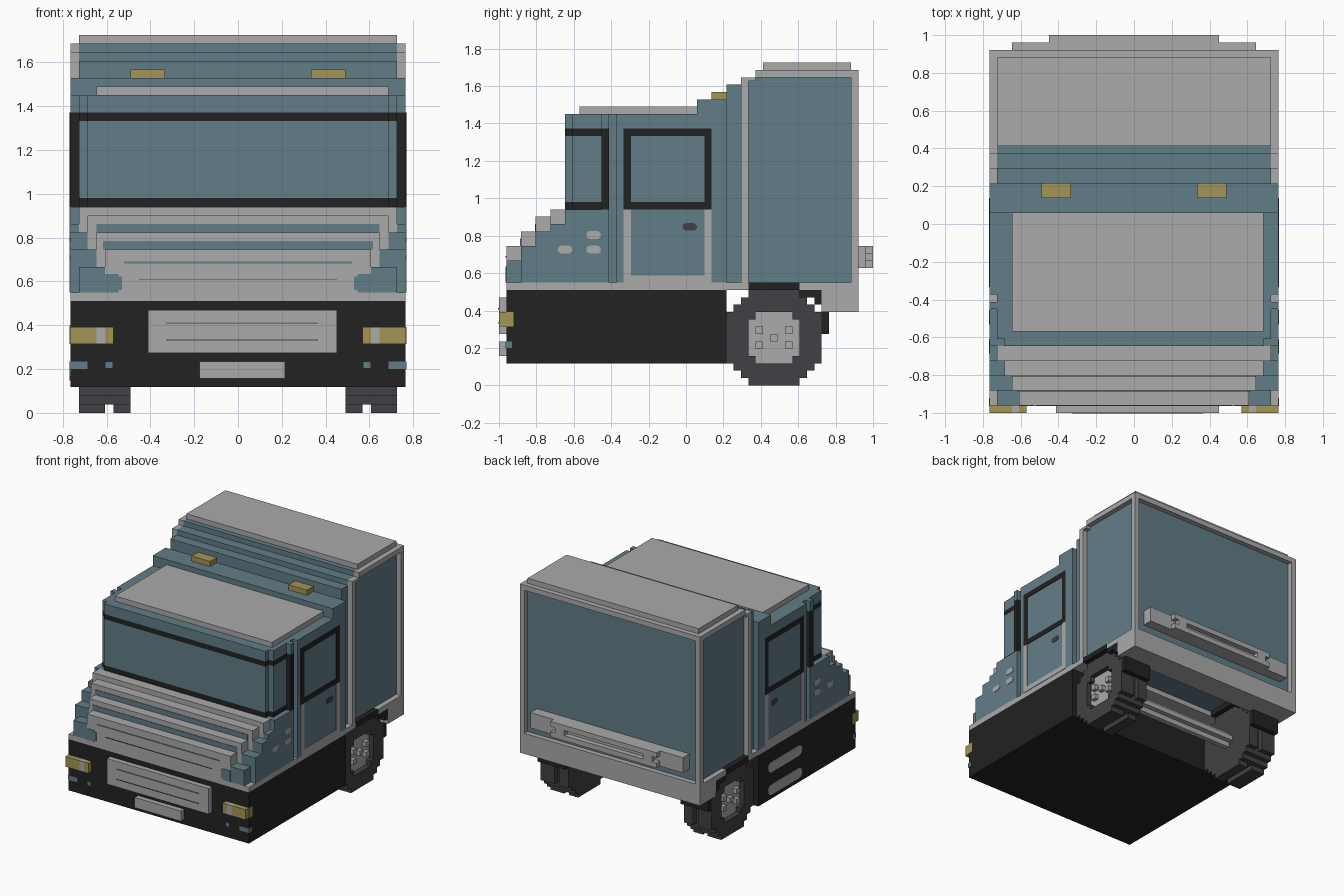
import bpy, bmesh, math
from mathutils import Matrix

if "Cube" in bpy.data.objects:
    bpy.data.objects.remove(bpy.data.objects["Cube"])

U = 2 / 51          # one block of the build grid
T = 0.1             # plate thickness in blocks


def material(name, rgb):
    m = bpy.data.materials.new(name)
    m.use_nodes = True
    m.diffuse_color = (*rgb, 1)
    m.node_tree.nodes["Principled BSDF"].inputs["Base Color"].default_value = (*rgb, 1)
    return m


BLUE = material("dusty blue", (0.124, 0.205, 0.242))
GREY = material("light grey", (0.405, 0.405, 0.405))
BLACK = material("black", (0.016, 0.016, 0.016))
TYRE = material("tyre grey", (0.053, 0.051, 0.058))
YELLOW = material("lamp yellow", (0.37, 0.305, 0.09))


def finish(name, bm, mat):
    bmesh.ops.transform(bm, matrix=Matrix.Scale(U, 4), verts=bm.verts)
    me = bpy.data.meshes.new(name)
    bm.to_mesh(me)
    bm.free()
    me.materials.append(mat)
    ob = bpy.data.objects.new(name, me)
    bpy.context.collection.objects.link(ob)
    return ob


def part(name, mat, *boxes, mirror=False):
    """Boxes (x0, x1, y0, y1, z0, z1) in blocks; x from the middle, y from the nose."""
    bm = bmesh.new()
    for x0, x1, y0, y1, z0, z1 in boxes:
        for s in ((1, -1) if mirror else (1,)):
            mid = (s * (x0 + x1) / 2, (y0 + y1) / 2 - 25.5, (z0 + z1) / 2)
            size = Matrix.Diagonal((x1 - x0, y1 - y0, z1 - z0, 1))
            bmesh.ops.create_cube(bm, size=1, matrix=Matrix.Translation(mid) @ size)
    return finish(name, bm, mat)


def wide(w, *rest):
    return (-w, w, *rest)


def side_ovals(name, mat, ovals, sides=(1, -1)):
    """Thin rounded plates (y, z, length, height) on the flanks."""
    bm = bmesh.new()
    for y, z, ln, h in ovals:
        for s in sides:
            for dy in (-1, 1):       # two round ends
                m = (Matrix.Translation((s * 19.55, y - 25.5 + dy * (ln - h) / 2, z))
                     @ Matrix.Rotation(math.pi / 2, 4, 'Y'))
                bmesh.ops.create_cone(bm, cap_ends=True, segments=12, radius1=h / 2,
                                      radius2=h / 2, depth=T, matrix=m)
            m = Matrix.Translation((s * 19.55, y - 25.5, z)) @ Matrix.Diagonal((T, ln - h, h, 1))
            bmesh.ops.create_cube(bm, size=1, matrix=m)
    return finish(name, bm, mat)


# Chassis and floor
part("chassis", BLACK, wide(19.5, 1, 31, 3, 13))
part("floor_strip", GREY, wide(19.5, 1, 34, 13, 14), wide(19.5, 41, 44, 13, 14))
part("rear_sill", GREY, wide(19.5, 44, 49, 10, 14))
part("wheel_arch", BLACK, (11.5, 19.5, 34, 41, 13, 14), (11.5, 19.5, 41, 43, 12, 13),
     (11.5, 19.5, 43, 44, 11, 13), (12.5, 18.5, 44, 45, 7, 10), mirror=True)
part("rear_crossbeam", BLACK, wide(11.5, 43, 44, 11, 13))
side_ovals("side_slots", GREY, [(22.8, 9.2, 10.5, 2), (22.8, 4.8, 10.5, 2)], sides=(-1,))

# Stepped bonnet with lower blue flanks
hood, flank = [], []
for y, w, top, fw, ftop in ((1, 15.5, 19, 18.5, 17), (3, 16.5, 21, 19.5, 19),
                            (5, 17.5, 23, 19.5, 21), (7, 18.5, 24, 19.5, 22)):
    hood.append(wide(w, y, y + 2, 14, top))
    flank.append((w, fw, y, y + 2, 14, ftop))
part("bonnet", GREY, *hood)
part("bonnet_flank", BLUE, *flank, mirror=True)
part("bonnet_vents", BLUE, wide(15.7, 3 - T, 3, 19, 20), wide(16.5, 5 - T, 5, 21, 22),
     wide(13.3, 1 - T, 1, 17.4, 17.6))
part("bonnet_seam", TYRE, wide(11.5, 1 - T, 1, 15.45, 15.55))
part("bonnet_corner", BLUE, (13.5, 15.5, 1 - T, 1, 14.3, 15.9),
     (13.9, 15.5, 1 - T, 1, 14, 16.2), mirror=True)

# Cab shell
part("cab_lower", BLUE, wide(19.5, 9, 15, 14, 24))
part("cab_door_block", BLUE, wide(18.5, 15, 16, 14, 37), wide(19.5, 16, 29, 14, 37))
part("cab_rear_pillar", BLUE, wide(19.5, 29, 31, 14, 39), wide(18.5, 31, 33, 14, 41))
part("roof_riser", BLUE, wide(19.5, 27, 29, 37, 39))
part("roof_plate", GREY, (-16.5, 17.5, 11, 28, 37, 38))

# Wrap-around windscreen with stepped corners
def screen(z0, z1):
    return [wide(17.5, 9, 10, z0, z1), wide(18.5, 10, 14, z0, z1)]

part("windscreen_frame", BLACK, *screen(24, 25), *screen(34, 35), wide(19.5, 14, 15, 24, 35))
part("windscreen", BLUE, *screen(25, 34))
part("windscreen_header", BLUE, *screen(35, 37), wide(19.5, 14, 15, 35, 37))

# Doors
X = 19.5
part("door_trim", GREY, (X, X + T, 17, 18, 14, 24), (X, X + T, 28, 29, 14, 24),
     (X, X + T, 18, 28, 14, 15), mirror=True)
part("door_window_frame", BLACK, (X, X + T, 17, 18, 24, 35), (X, X + T, 28, 29, 24, 35),
     (X, X + T, 18, 28, 24, 25), (X, X + T, 18, 28, 34, 35), mirror=True)
side_ovals("door_handle", TYRE, [(26, 21.6, 2, 1)])
side_ovals("flank_vents", GREY, [(12.9, 20.5, 2, 1.1), (12.9, 18.5, 2, 1.1), (9, 18.5, 2, 1.1)])

# Cargo box: blue core in a raised grey frame
part("box_core", BLUE, wide(18.5, 33, 35, 14, 42), wide(18.5, 35, 48, 14, 43))
part("box_side_frame", GREY, (18.5, 19.5, 33, 34, 14, 42), (18.5, 19.5, 34, 35, 41.5, 42),
     (18.5, 19.5, 35, 49, 42, 43), (18.5, 19.5, 48, 49, 14, 42), mirror=True)
part("box_rear_rail", GREY, wide(18.5, 48, 49, 42, 43))
part("box_roof", GREY, wide(18.5, 36, 48, 43, 44))

# Rear bar with a slot
part("rear_bar", GREY, wide(16.5, 48, 50, 16, 19))
part("rear_bar_rails", GREY, wide(11.5, 50, 51, 16, 17), wide(11.5, 50, 51, 18, 19))
part("rear_bar_ends", GREY, (8.5, 10.5, 50, 51, 17, 18), mirror=True)

# Nose details
part("grille", GREY, (-10.5, 11.5, 0, 1, 7, 12))
part("grille_line", BLUE, (-8.4, 9.3, -T, 0, 10.35, 10.55))
part("grille_seam", TYRE, (-8.4, 9.3, -T, 0, 8.45, 8.55))
part("front_plate", GREY, (-4.5, 5.5, 0, 1, 4, 6))
part("headlamp", YELLOW, (14.5, 15.5, 0, 1, 8, 10), (16.5, 19.5, 0, 1, 8, 10),
     (19.5, 19.5 + T, 1, 2, 8, 10), mirror=True)
part("headlamp_divider", GREY, (15.5, 16.5, 0, 1, 8, 10), mirror=True)
part("fog_lamp", BLUE, (17.5, 19.5 + T, 1 - T, 1, 5.1, 6), (19.5, 19.5 + T, 1, 1.8, 5.1, 6),
     (14.6, 15.4, 1 - T, 1, 5.2, 5.9), mirror=True)
part("roof_lamp", YELLOW, (8.5, 12.5, 29, 31, 39, 40), mirror=True)

# Rear wheels: rows of blocks with a recessed hub and a groove between two treads
rows = [7, 9, 11] + [13] * 7 + [11, 9, 7]
hub_rows = {3: 5, 4: 7, 5: 7, 6: 7, 7: 7, 8: 7, 9: 5}
CY = 37.5
tyre, hub = [], []
for k, n in enumerate(rows):
    h = n / 2
    tyre.append((12.5, 14.5, CY - h, CY + h, k, k + 1))
    if 1 <= k <= 11:
        g = min(h, 5.5)
        tyre.append((14.5, 15.5, CY - g, CY + g, k, k + 1))
    if k in hub_rows:
        r = hub_rows[k] / 2
        tyre += [(15.5, 18.5, CY - h, CY - r, k, k + 1), (15.5, 18.5, CY + r, CY + h, k, k + 1)]
        hub.append((15.5, 17.5, CY - r, CY + r, k, k + 1))
    else:
        tyre.append((15.5, 18.5, CY - h, CY + h, k, k + 1))
part("wheel_tyre", TYRE, *tyre, mirror=True)
part("wheel_hub", GREY, *hub, mirror=True)
bolts = [(dy, dz) for dy in (-2, 2) for dz in (-1, 1)] + [(0, 0)]
part("wheel_bolts", GREY, *[(17.5, 18.3, CY + a - .5, CY + a + .5, 6 + b, 7 + b)
                            for a, b in bolts], mirror=True)
part("axle", GREY, wide(12.5, 36, 39, 6, 7), wide(12.5, 37, 38, 5, 8))
